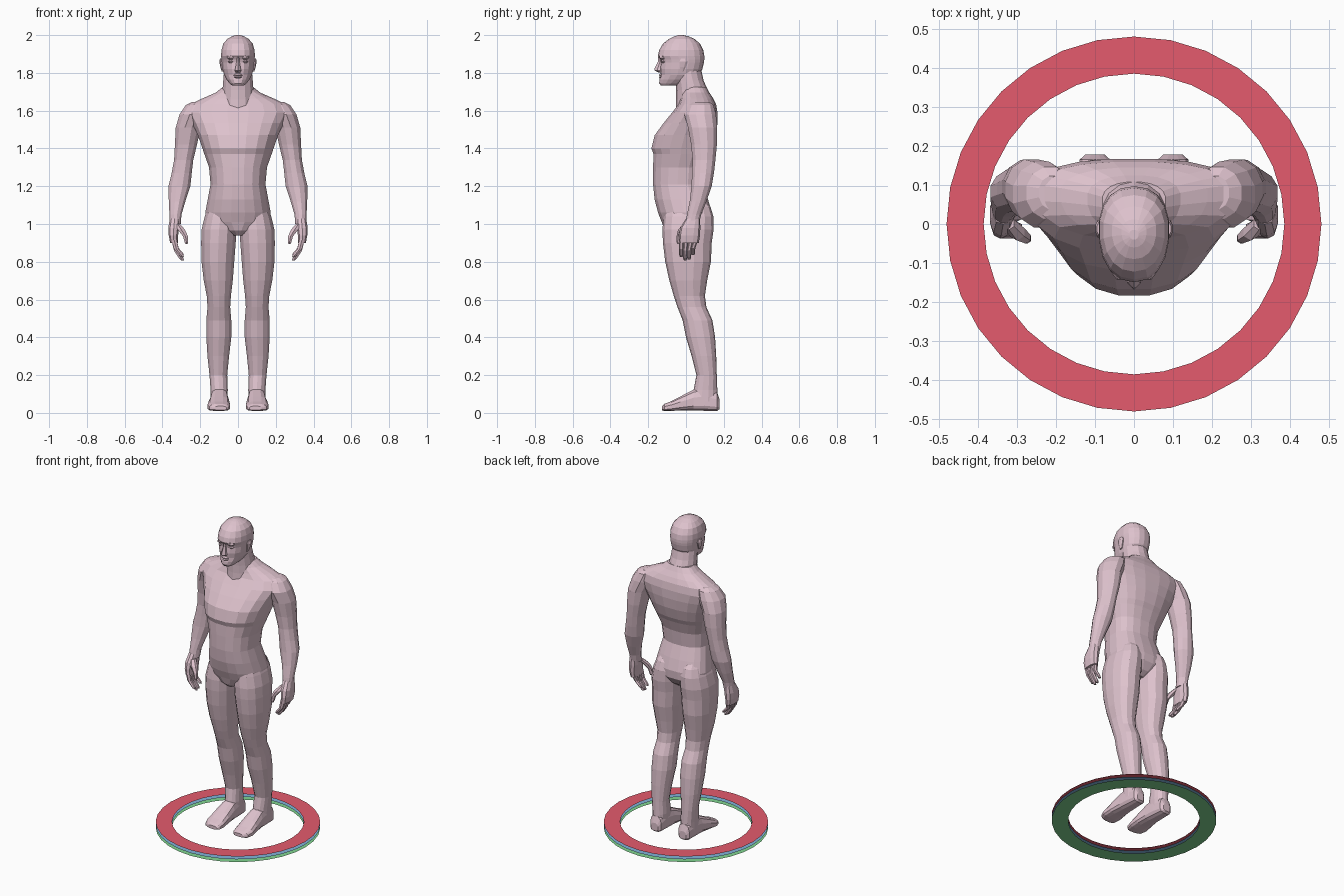
import bpy, bmesh, math


def material(name, rgb):
    m = bpy.data.materials.new(name)
    m.diffuse_color = (*rgb, 1)
    return m


SKIN = material("pale pink", (0.73, 0.54, 0.61))
RED = material("red", (0.78, 0.105, 0.155))
BLUE = material("blue", (0.22, 0.45, 0.70))
GREEN = material("green", (0.22, 0.66, 0.28))


def finish(bm, name, mat, mirror=False):
    me = bpy.data.meshes.new(name)
    bm.to_mesh(me)
    bm.free()
    me.materials.append(mat)
    ob = bpy.data.objects.new(name, me)
    bpy.context.collection.objects.link(ob)
    if mirror:
        ob.modifiers.new("mirror", "MIRROR")
    return ob


def loft(name, sections, n=12, power=1.0, widest=0.5, axis="z", mirror=True):
    """Skin oval rings; section = (position, x_min, x_max, b_min, b_max).
    widest = where between b_min and b_max the oval is widest."""
    bm = bmesh.new()
    rings = []
    for t, x0, x1, b0, b1 in sections:
        cx, hw, bw = (x0 + x1) / 2, (x1 - x0) / 2, b0 + (b1 - b0) * widest
        ring = []
        for i in range(n):
            a = 2 * math.pi * (i + 0.5) / n
            c, s = math.cos(a), math.sin(a)
            x = cx + hw * math.copysign(abs(c) ** power, c)
            k = math.copysign(abs(s) ** power, s)
            b = bw + k * ((b1 - bw) if k > 0 else (bw - b0))
            ring.append(bm.verts.new((x, b, t) if axis == "z" else (x, t, b)))
        rings.append(ring)
    for r, q in zip(rings, rings[1:]):
        for i in range(n):
            j = (i + 1) % n
            bm.faces.new((r[i], r[j], q[j], q[i]))
    bm.faces.new(rings[0])
    bm.faces.new(rings[-1])
    bmesh.ops.recalc_face_normals(bm, faces=bm.faces)
    return finish(bm, name, SKIN, mirror)


def centred(rows):
    return [(z, -w, w, f, b) for z, w, f, b in rows]


# Torso: height, half width, front, back
loft("torso", centred([
    (0.94, 0.03, -0.09, 0.07), (0.965, 0.09, -0.115, 0.105),
    (1.01, 0.17, -0.13, 0.135), (1.06, 0.175, -0.15, 0.138),
    (1.13, 0.162, -0.168, 0.118), (1.21, 0.147, -0.176, 0.09),
    (1.30, 0.155, -0.176, 0.10), (1.37, 0.18, -0.174, 0.125),
    (1.40, 0.19, -0.185, 0.14), (1.47, 0.215, -0.168, 0.16),
    (1.535, 0.245, -0.12, 0.168), (1.59, 0.275, -0.075, 0.168),
    (1.635, 0.255, -0.04, 0.16), (1.665, 0.19, -0.03, 0.145),
    (1.695, 0.12, -0.025, 0.125), (1.725, 0.082, -0.02, 0.108)]),
    20, 0.85, 0.62, mirror=False)

# Neck, leaning forward
loft("neck", centred([
    (1.60, 0.10, -0.055, 0.15), (1.66, 0.09, -0.052, 0.138),
    (1.71, 0.084, -0.052, 0.115), (1.76, 0.08, -0.055, 0.093),
    (1.82, 0.075, -0.07, 0.08)]), 14, mirror=False)

# Head and face
loft("head", centred([
    (1.732, 0.03, -0.132, -0.05), (1.745, 0.046, -0.142, 0.0),
    (1.765, 0.062, -0.141, 0.045), (1.79, 0.075, -0.134, 0.07),
    (1.82, 0.083, -0.138, 0.087), (1.855, 0.087, -0.134, 0.095),
    (1.872, 0.089, -0.138, 0.097), (1.89, 0.091, -0.149, 0.097),
    (1.92, 0.089, -0.142, 0.092), (1.955, 0.079, -0.122, 0.074),
    (1.98, 0.057, -0.09, 0.045), (1.994, 0.032, -0.06, 0.012),
    (2.0, 0.012, -0.04, -0.015)]), 18, 0.9, 0.55, mirror=False)
loft("nose", centred([
    (1.803, 0.014, -0.148, -0.11), (1.813, 0.021, -0.168, -0.11),
    (1.825, 0.016, -0.166, -0.11), (1.86, 0.009, -0.149, -0.11),
    (1.885, 0.012, -0.147, -0.11)]), 6, widest=0.6, mirror=False)
loft("lips", centred([
    (1.77, 0.015, -0.138, -0.11), (1.777, 0.024, -0.145, -0.11),
    (1.783, 0.027, -0.14, -0.11), (1.789, 0.024, -0.145, -0.11),
    (1.798, 0.012, -0.138, -0.11)]), 8, mirror=False)
loft("eye", [(1.852, 0.03, 0.045, -0.128, -0.10), (1.859, 0.02, 0.054, -0.134, -0.10),
             (1.867, 0.03, 0.045, -0.131, -0.10)], 8)
loft("brow", [(1.871, 0.018, 0.05, -0.133, -0.09), (1.88, 0.012, 0.06, -0.144, -0.08),
              (1.892, 0.018, 0.05, -0.143, -0.09)], 8)
loft("ear", [(1.808, 0.077, 0.087, -0.03, -0.012), (1.83, 0.077, 0.094, -0.033, 0.0),
             (1.86, 0.077, 0.1, -0.036, 0.012), (1.877, 0.08, 0.096, -0.028, 0.004)], 8)

# Arm from shoulder to wrist
loft("arm", [
    (1.646, 0.17, 0.245, 0.035, 0.125), (1.63, 0.15, 0.278, 0.01, 0.148),
    (1.58, 0.16, 0.312, -0.012, 0.162), (1.51, 0.195, 0.332, 0.008, 0.168),
    (1.42, 0.215, 0.336, 0.025, 0.166), (1.34, 0.235, 0.34, 0.032, 0.158),
    (1.27, 0.243, 0.353, 0.03, 0.15), (1.20, 0.25, 0.37, 0.027, 0.138),
    (1.12, 0.277, 0.368, 0.018, 0.11), (1.05, 0.298, 0.364, 0.004, 0.082),
    (1.00, 0.302, 0.364, -0.004, 0.07)], 12)

# Hand: palm, four fingers, thumb
loft("palm", [
    (1.03, 0.308, 0.362, 0.0, 0.074), (0.98, 0.31, 0.37, -0.03, 0.076),
    (0.94, 0.316, 0.368, -0.038, 0.074), (0.90, 0.318, 0.36, -0.036, 0.068)], 10, 0.8)
for i, tip in enumerate((0.825, 0.808, 0.812, 0.835)):
    y = -0.024 + i * 0.026
    yt = y * 0.8 - 0.006
    mid = (0.91 + tip) / 2
    loft("finger_%d" % (i + 1), [
        (0.92, 0.323, 0.355, y - 0.013, y + 0.013),
        (mid, 0.312, 0.341, yt - 0.012, yt + 0.012),
        (tip + 0.012, 0.289, 0.315, yt - 0.011, yt + 0.011),
        (tip, 0.285, 0.303, yt - 0.007, yt + 0.007)], 6)
loft("thumb", [
    (1.0, 0.305, 0.335, -0.015, 0.02), (0.97, 0.278, 0.322, -0.042, 0.0),
    (0.935, 0.263, 0.293, -0.05, -0.02), (0.905, 0.262, 0.284, -0.05, -0.026),
    (0.895, 0.266, 0.28, -0.046, -0.03)], 6)

# Leg from hip to ankle
loft("leg", [
    (1.13, 0.04, 0.135, -0.10, 0.095), (1.09, 0.02, 0.158, -0.11, 0.13),
    (1.04, 0.008, 0.178, -0.118, 0.145),
    (0.97, 0.006, 0.195, -0.125, 0.146), (0.90, 0.01, 0.197, -0.122, 0.136),
    (0.80, 0.018, 0.195, -0.11, 0.132), (0.70, 0.026, 0.183, -0.088, 0.112),
    (0.62, 0.036, 0.167, -0.065, 0.10), (0.56, 0.04, 0.163, -0.045, 0.108),
    (0.49, 0.034, 0.169, -0.018, 0.14), (0.40, 0.034, 0.169, 0.0, 0.154),
    (0.30, 0.046, 0.163, 0.03, 0.16), (0.20, 0.056, 0.152, 0.055, 0.163),
    (0.12, 0.053, 0.146, 0.04, 0.166), (0.06, 0.056, 0.145, 0.03, 0.168)], 14, 0.9)

# Foot, swept from heel to toe
loft("foot", [
    (0.178, 0.075, 0.125, 0.02, 0.07), (0.165, 0.06, 0.14, 0.01, 0.11),
    (0.10, 0.054, 0.145, 0.01, 0.14), (0.04, 0.05, 0.148, 0.012, 0.125),
    (-0.03, 0.043, 0.158, 0.012, 0.088), (-0.08, 0.041, 0.163, 0.01, 0.062),
    (-0.115, 0.047, 0.152, 0.01, 0.048), (-0.128, 0.06, 0.125, 0.014, 0.036)],
    12, 0.7, 0.35, axis="y")


# Three flat base rings
def flat_ring(name, z, mat, r0=0.385, r1=0.48, n=32):
    bm = bmesh.new()
    loops = [[bm.verts.new((r * math.sin(2 * math.pi * i / n),
                            r * math.cos(2 * math.pi * i / n), z)) for i in range(n)]
             for r in (r0, r1)]
    for i in range(n):
        j = (i + 1) % n
        bm.faces.new((loops[0][i], loops[1][i], loops[1][j], loops[0][j]))
    for f in bm.faces:
        f.normal_update()
        if f.normal.z < 0:
            f.normal_flip()
    finish(bm, name, mat)


flat_ring("bottom_ring", 0.0, GREEN)
flat_ring("middle_ring", 0.018, BLUE)
flat_ring("top_ring", 0.036, RED)
